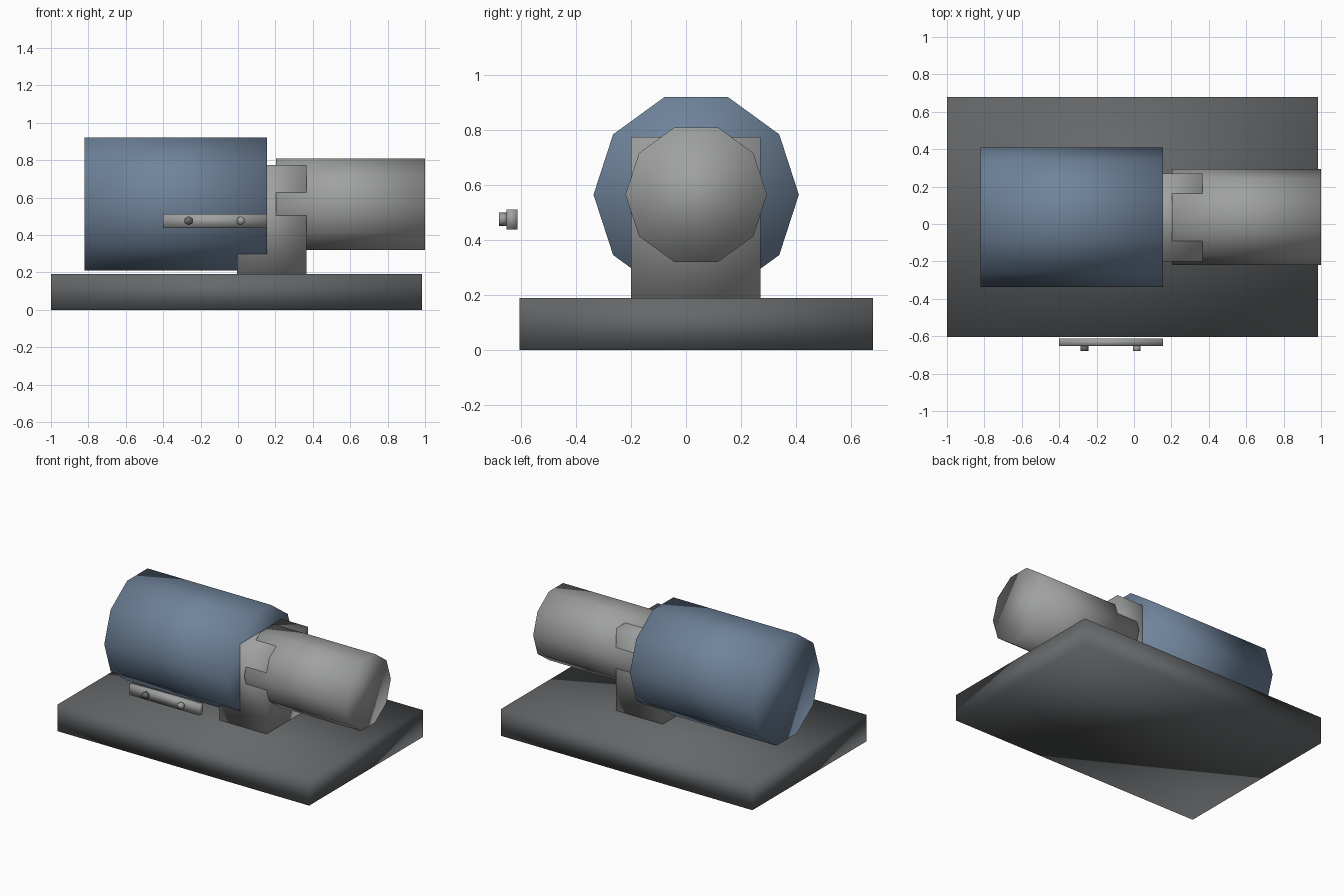
import bpy
import math
from mathutils import Matrix

cube = bpy.data.objects.get("Cube")
if cube:
    bpy.data.objects.remove(cube, do_unlink=True)


def material(name, rgb):
    m = bpy.data.materials.new(name)
    m.use_nodes = True
    color = (*rgb, 1.0)
    m.diffuse_color = color
    m.node_tree.nodes["Principled BSDF"].inputs["Base Color"].default_value = color
    return m


blue = material("steel blue", (0.16, 0.23, 0.33))
grey = material("light grey", (0.35, 0.36, 0.355))
dark = material("dark grey", (0.13, 0.137, 0.143))


def finish(name, mat):
    """Name, colour and fully smooth the active part."""
    ob = bpy.context.object
    ob.name = ob.data.name = name
    ob.data.materials.append(mat)
    bpy.ops.object.shade_smooth()
    return ob


def box(name, low, high, mat):
    bpy.ops.mesh.primitive_cube_add(size=1)
    size = [h - l for l, h in zip(low, high)]
    mid = [(h + l) / 2 for l, h in zip(low, high)]
    bpy.context.object.data.transform(
        Matrix.Translation(mid) @ Matrix.Diagonal((*size, 1)))
    return finish(name, mat)


def cylinder(name, axis, start, end, radius, sides, mat):
    """Prism along x or y, with a corner pointing sideways."""
    bpy.ops.mesh.primitive_cylinder_add(
        vertices=sides, radius=radius, depth=math.dist(start, end))
    mid = [(a + b) / 2 for a, b in zip(start, end)]
    if axis == "X":
        turn = Matrix.Rotation(math.pi / 2, 4, "Y")
    else:
        turn = Matrix.Rotation(math.pi / 2, 4, "X") @ Matrix.Rotation(math.pi / 2, 4, "Z")
    bpy.context.object.data.transform(Matrix.Translation(mid) @ turn)
    return finish(name, mat)


# Base slab and upright bracket
box("base_plate", (-1, -0.605, 0), (0.985, 0.68, 0.19), dark)
box("bracket", (-0.005, -0.2, 0.185), (0.365, 0.27, 0.775), grey)

# Main drum and slimmer drum on a shared axis
AXIS_Y, AXIS_Z = 0.037, 0.565
cylinder("main_drum", "X", (-0.82, AXIS_Y, AXIS_Z), (0.155, AXIS_Y, AXIS_Z), 0.373, 10, blue)
cylinder("end_drum", "X", (0.203, AXIS_Y, AXIS_Z), (1, AXIS_Y, AXIS_Z), 0.257, 10, grey)

# Side bar with two bolts
box("side_bar", (-0.4, -0.653, 0.438), (0.155, -0.613, 0.512), grey)
for name, x, mat in (("right_bolt", -0.265, dark), ("left_bolt", 0.015, grey)):
    bolt = cylinder(name, "Y", (x, -0.68, 0.476), (x, -0.65, 0.476), 0.024, 6, mat)
    bolt.data.transform(Matrix.Translation((x, 0, 0.476)) @ Matrix.Rotation(math.pi / 6, 4, "Y")
                        @ Matrix.Translation((-x, 0, -0.476)))
